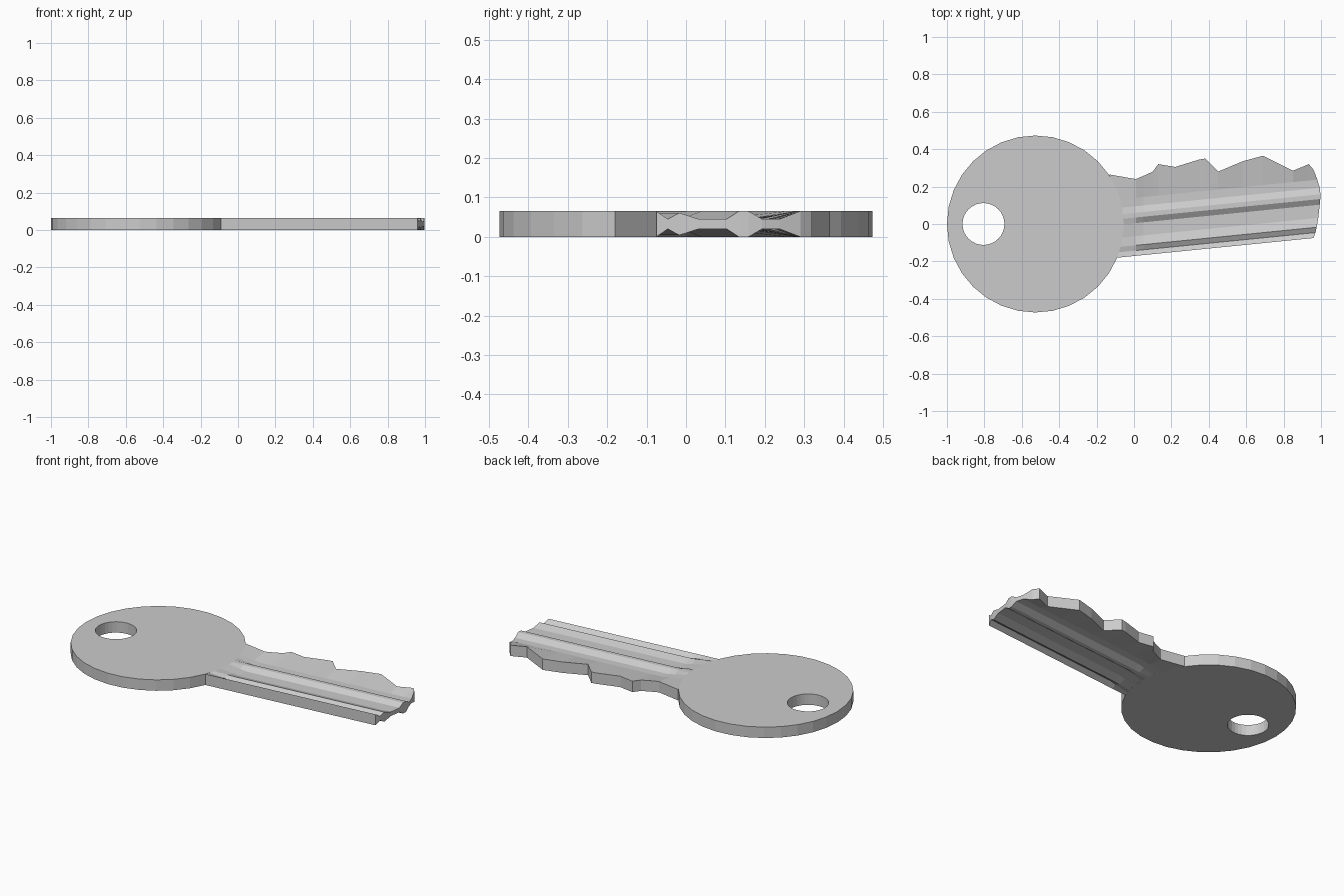
import bpy, bmesh
from math import sin, cos, tau, sqrt

if "Cube" in bpy.data.objects:
    bpy.data.objects.remove(bpy.data.objects["Cube"])

T = 0.065                      # key thickness
BOW_X, BOW_R = -0.527, 0.473   # round head


def finish(name, bm):
    bmesh.ops.recalc_face_normals(bm, faces=bm.faces)
    me = bpy.data.meshes.new(name)
    bm.to_mesh(me)
    bm.free()
    ob = bpy.data.objects.new(name, me)
    bpy.context.collection.objects.link(ob)
    return ob


# Bow: round disc with an off-centre hole
bm = bmesh.new()
N = 32


def ring(cx, r, z):
    return [bm.verts.new((cx + r * cos(tau * i / N), r * sin(tau * i / N), z))
            for i in range(N)]


loops = [ring(BOW_X, BOW_R, 0), ring(BOW_X, BOW_R, T),
         ring(-0.805, 0.112, T), ring(-0.805, 0.112, 0)]
for k in range(4):
    a, b = loops[k], loops[(k + 1) % 4]
    for i in range(N):
        j = (i + 1) % N
        bm.faces.new((a[i], a[j], b[j], b[i]))
finish("bow", bm)

# Blade cross-section: (distance from the straight edge, groove inset)
SECTION = [(0, 0), (.028, .02), (.056, .004), (.105, .02), (.175, .02),
           (.205, 0), (.23, 0), (.265, .02), (.31, .02)]
# Distance the tip reaches for each section point
TIP = [.96, .97, .977, .985, .993, .996, .997, .993, .98]
# Cut edge: (x, y, groove depth factor)
TEETH = [(.01, .24, .65), (.05, .257, 1), (.10, .28, 1), (.13, .32, 1),
         (.22, .305, 1), (.35, .345, 1), (.38, .35, 1), (.45, .28, 1),
         (.58, .335, 1), (.69, .365, 1), (.85, .285, 1), (.935, .32, 1)]


def base(x):
    return -0.18 + 0.1 * (x + 0.09)


def on_bow(v):
    x = -0.09
    for _ in range(8):
        y = base(x) + v
        x = BOW_X + sqrt((BOW_R - .003) ** 2 - y * y)
    return x, base(x) + v, 0


stations = [[on_bow(v) for v, d in SECTION] + [(-.133, .265, 0)]]
for x, y, f in TEETH:
    stations.append([(x, base(x) + v, d * f) for v, d in SECTION] + [(x, y, 0)])
stations.append([(x, base(x) + v, d) for x, (v, d) in zip(TIP, SECTION)]
                + [(.96, .29, 0)])

# Loft the grooved blade through the stations
bm = bmesh.new()
top = [[bm.verts.new((x, y, T - d)) for x, y, d in s] for s in stations]
bot = [[bm.verts.new((x, y, d)) for x, y, d in s] for s in stations]
M = len(SECTION)
for i in range(len(stations) - 1):
    for j in range(M):
        for g in (top, bot):
            bm.faces.new((g[i][j], g[i + 1][j], g[i + 1][j + 1], g[i][j + 1]))
    for j in (0, M):
        bm.faces.new((bot[i][j], bot[i + 1][j], top[i + 1][j], top[i][j]))
for i in (0, -1):
    for j in range(M):
        bm.faces.new((bot[i][j], bot[i][j + 1], top[i][j + 1], top[i][j]))
finish("blade", bm)
